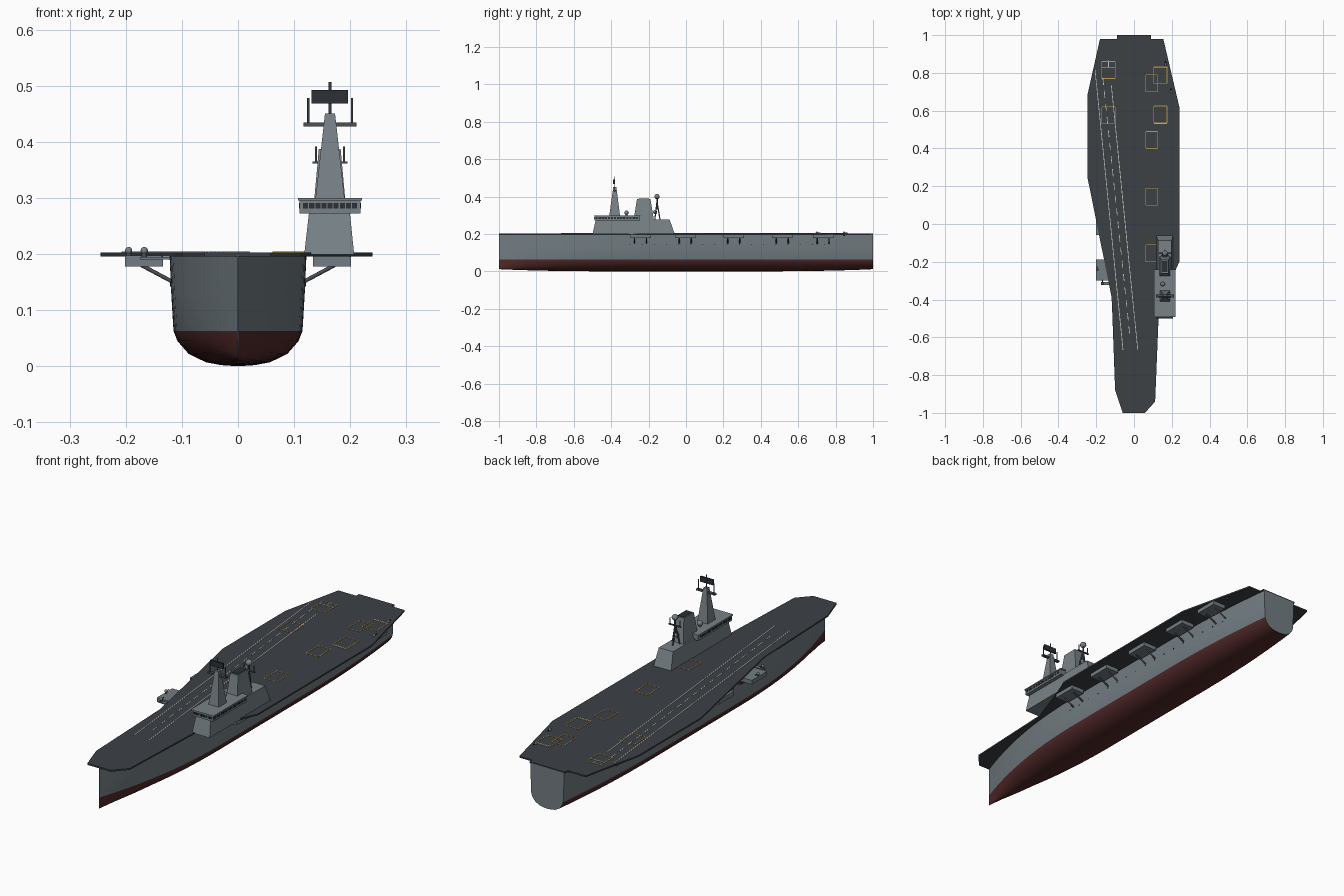
import bpy, bmesh, math
from mathutils import Vector

if "Cube" in bpy.data.objects:
    bpy.data.objects.remove(bpy.data.objects["Cube"])


def material(name, rgb):
    m = bpy.data.materials.new(name)
    m.diffuse_color = (*rgb, 1)
    m.use_nodes = True
    m.node_tree.nodes["Principled BSDF"].inputs["Base Color"].default_value = m.diffuse_color
    return m


GREY = material("hull grey", (0.17, 0.205, 0.225))
LIGHT = material("island grey", (0.19, 0.225, 0.245))
DECK = material("deck dark grey", (0.045, 0.052, 0.06))
RED = material("underwater red", (0.085, 0.022, 0.022))
DARK = material("window dark", (0.025, 0.03, 0.035))
METAL = material("fitting grey", (0.07, 0.08, 0.09))
WHITE = material("marking white", (0.6, 0.6, 0.56))
YELLOW = material("marking yellow", (0.5, 0.33, 0.07))


def finish(name, bm, *mats, smooth=None):
    bmesh.ops.recalc_face_normals(bm, faces=bm.faces)
    me = bpy.data.meshes.new(name)
    bm.to_mesh(me)
    bm.free()
    for m in mats:
        me.materials.append(m)
    ob = bpy.data.objects.new(name, me)
    bpy.context.collection.objects.link(ob)
    if smooth:
        bpy.ops.object.select_all(action='DESELECT')
        ob.select_set(True)
        bpy.context.view_layer.objects.active = ob
        bpy.ops.object.shade_smooth_by_angle(angle=math.radians(smooth))
    return ob


def loft(bm, rings):
    """Skin closed rings and cap both ends."""
    vs = [[bm.verts.new(p) for p in r] for r in rings]
    n = len(vs[0])
    for a, b in zip(vs, vs[1:]):
        for i in range(n):
            bm.faces.new((a[i], a[(i + 1) % n], b[(i + 1) % n], b[i]))
    bm.faces.new(vs[0])
    bm.faces.new(vs[-1])


def rect(x0, x1, y0, y1, z):
    return [(x0, y0, z), (x1, y0, z), (x1, y1, z), (x0, y1, z)]


def taper(name, base, z0, top, z1, mat):
    bm = bmesh.new()
    loft(bm, [rect(*base, z0), rect(*top, z1)])
    return finish(name, bm, mat)


def box(name, x0, x1, y0, y1, z0, z1, mat):
    return taper(name, (x0, x1, y0, y1), z0, (x0, x1, y0, y1), z1, mat)


def rod(name, p, q, r, mat, n=8):
    p, q = Vector(p), Vector(q)
    rot = (q - p).to_track_quat('Z', 'Y')
    ring = [rot @ Vector((r * math.cos(k * math.tau / n), r * math.sin(k * math.tau / n), 0)) for k in range(n)]
    bm = bmesh.new()
    loft(bm, [[p + v for v in ring], [q + v for v in ring]])
    return finish(name, bm, mat, smooth=50)


def ball(name, c, r, mat):
    bm = bmesh.new()
    bmesh.ops.create_uvsphere(bm, u_segments=16, v_segments=10, radius=r)
    bmesh.ops.translate(bm, verts=bm.verts, vec=c)
    return finish(name, bm, mat, smooth=60)


# Hull: one section scaled along the length, red below the waterline
WATER = 0.063
SECTION = [(0, 0), (0.03, 0.002), (0.057, 0.007), (0.088, 0.022), (0.108, 0.045),
           (0.115, WATER), (0.119, 0.13), (0.122, 0.198)]


def width(y):
    if y < -0.25:
        return max(0.006, 1 - (1 - (y + 1) / 0.75) ** 2.2)
    return 1 - 0.3 * max(0, (y - 0.4) / 0.6) ** 2


def hull_ring(y):
    rise = 0.012 * abs(y) ** 4
    half = [(x * width(y), z + rise * max(0, 1 - z / WATER)) for x, z in SECTION]
    return [(x, y, z) for x, z in half] + [(-x, y, z) for x, z in half[:0:-1]]


bm = bmesh.new()
loft(bm, [hull_ring(-1 + k / 20) for k in range(41)])
for f in bm.faces:
    c = f.calc_center_median()
    f.material_index = 1 if c.z < WATER and c.y < 0.999 else 0
finish("hull", bm, GREY, RED, smooth=35)

# Flight deck: flat outline
OUTLINE = [(-0.06, -1), (0.058, -1), (0.112, -0.94), (0.13, -0.5), (0.222, -0.24), (0.24, -0.2),
           (0.24, 0.62), (0.155, 0.98), (0.09, 0.98), (0.09, 1), (-0.09, 1), (-0.09, 0.98),
           (-0.18, 0.98), (-0.245, 0.69), (-0.245, 0.24), (-0.118, -0.39), (-0.1, -0.88)]
bm = bmesh.new()
loft(bm, [[(x, y, z) for x, y in OUTLINE] for z in (0.196, 0.203)])
finish("flight_deck", bm, DECK)


# Painted deck lines
def stripe(name, a, b, mat, w=0.0035):
    a, b = Vector(a), Vector(b)
    d = (b - a).normalized()
    s = Vector((-d.y, d.x)) * w / 2
    bm = bmesh.new()
    loft(bm, [[(*p, z) for p in (a - s, b - s, b + s, a + s)] for z in (0.2025, 0.2042)])
    finish(name, bm, mat)


def outline(name, x0, x1, y0, y1, mat):
    c = [(x0, y0), (x1, y0), (x1, y1), (x0, y1)]
    for i in range(4):
        stripe(name, c[i], c[(i + 1) % 4], mat)


stripe("runway_left_line", (-0.206, 0.815), (-0.058, -0.667), WHITE)
stripe("runway_right_line", (-0.12, 0.735), (0.02, -0.667), WHITE)
a, b = Vector((-0.165, 0.775)), Vector((-0.02, -0.61))
for k in range(20):
    stripe("runway_centre_dash", a.lerp(b, k / 20), a.lerp(b, (k + 0.55) / 20), WHITE)
for y in (-0.2, 0.1, 0.4, 0.7):
    outline("parking_spot", 0.063, 0.125, y, y + 0.09, YELLOW)
for x, y in ((-0.17, 0.53), (-0.17, 0.77), (0.105, 0.535), (0.105, 0.745)):
    outline("lift_outline", x, x + 0.07, y, y + 0.09, YELLOW)
for x in (-0.135, 0.14):
    for y in (0.53, 0.83):
        stripe("lift_white_line", (x - 0.035, y), (x + 0.035, y), WHITE)
stripe("lift_tick", (-0.135, 0.83), (-0.135, 0.865), WHITE)

# Side sponsons with diagonal struts, both sides
for y in (-0.243, -0.004, 0.255, 0.515, 0.733):
    for s in (-1, 1):
        x0, x1 = sorted((s * 0.134, s * 0.201))
        box("sponson", x0, x1, y - 0.055, y + 0.055, 0.178, 0.197, GREY)
        for d in (-0.032, 0.032):
            rod("sponson_strut", (s * 0.172, y + d, 0.18), (s * 0.112, y + d, 0.148), 0.0035, METAL)

# Portholes along the hull sides
for k in range(17):
    y = -0.3 + k * 0.065
    for s in (-1, 1):
        x = s * 0.12 * width(y)
        rod("porthole", (x - s * 0.003, y, 0.145), (x + s * 0.001, y, 0.145), 0.003, DARK)

# Small defence mounts at the deck edges
for x, y in ((-0.195, -0.24), (-0.167, -0.315), (0.196, 0.7), (0.167, 0.845)):
    rod("mount_post", (x, y, 0.19), (x, y, 0.203), 0.005, METAL)
    ball("mount_dome", (x, y, 0.206), 0.0065, LIGHT)
    rod("mount_barrel", (x, y, 0.205), (x, y + 0.018, 0.207), 0.0018, DARK)
box("mount_platform", -0.175, -0.12, -0.323, -0.307, 0.19, 0.195, GREY)

# Island: deckhouse, bridge and windows
taper("island_base", (0.118, 0.207, -0.5, -0.06), 0.199, (0.127, 0.199, -0.482, -0.088), 0.278, LIGHT)
box("bridge", 0.11, 0.218, -0.49, -0.245, 0.272, 0.297, LIGHT)
box("bridge_roof", 0.107, 0.221, -0.493, -0.242, 0.295, 0.3, LIGHT)
for k in range(9):
    x = 0.1205 + k * 0.0109
    box("front_window", x - 0.0045, x + 0.0045, -0.4915, -0.489, 0.281, 0.291, DARK)
for k in range(14):
    y = -0.478 + k * 0.0165
    for x in (0.11, 0.218):
        box("side_window", x - 0.0015, x + 0.0015, y - 0.006, y + 0.006, 0.281, 0.291, DARK)

# Funnel with dark outlet
taper("funnel", (0.134, 0.193, -0.28, -0.172), 0.276, (0.144, 0.183, -0.262, -0.19), 0.387, LIGHT)
box("funnel_outlet", 0.149, 0.178, -0.255, -0.197, 0.386, 0.389, DARK)

# Main mast with yard, aerials and radar panel
X = 0.164
taper("main_mast", (0.138, 0.19, -0.41, -0.353), 0.299, (0.155, 0.173, -0.389, -0.372), 0.45, LIGHT)
box("mast_yard", 0.117, 0.211, -0.388, -0.374, 0.427, 0.434, METAL)
for x in (0.125, 0.203):
    rod("yard_aerial", (x, -0.381, 0.43), (x, -0.381, 0.478), 0.002, METAL)
rod("mast_pole", (X, -0.381, 0.448), (X, -0.381, 0.507), 0.0025, METAL)
box("radar_panel", 0.131, 0.196, -0.389, -0.381, 0.468, 0.492, DARK)

# Aft lattice mast with domes
for x, y in ((-0.016, -0.012), (0.016, -0.012), (0, 0.016)):
    rod("aft_mast_leg", (X + x, -0.155 + y, 0.276), (X, -0.155, 0.375), 0.003, METAL)
rod("aft_mast_pole", (X, -0.155, 0.33), (X, -0.155, 0.395), 0.004, METAL)
box("aft_yard", 0.133, 0.195, -0.159, -0.151, 0.361, 0.365, METAL)
for x in (0.139, 0.189):
    rod("aft_aerial", (x, -0.155, 0.363), (x, -0.155, 0.392), 0.002, METAL)
ball("aft_mast_dome", (X, -0.155, 0.4), 0.014, LIGHT)
ball("aft_roof_dome", (X, -0.165, 0.317), 0.011, LIGHT)
rod("bridge_dome_post", (0.152, -0.318, 0.299), (0.152, -0.318, 0.31), 0.006, LIGHT)
ball("bridge_dome", (0.152, -0.318, 0.314), 0.012, LIGHT)
